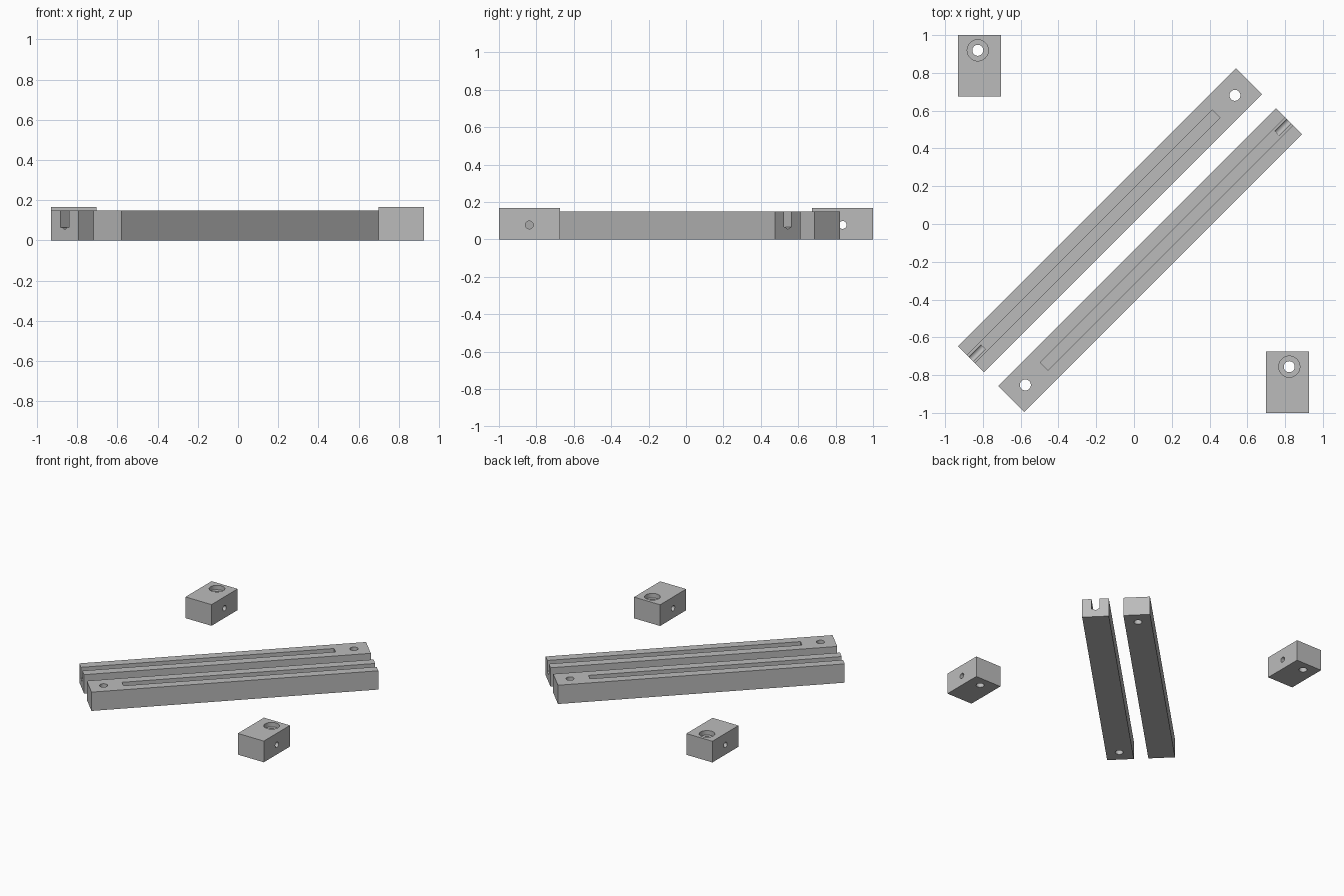
import bpy
from math import pi, radians
from mathutils import Matrix, Vector

default = bpy.data.objects.get("Cube")
if default:
    bpy.data.objects.remove(default, do_unlink=True)

# Single plain grey
grey = bpy.data.materials.new("plain grey")
grey.use_nodes = True
grey.diffuse_color = (0.5, 0.5, 0.5, 1)
grey.node_tree.nodes["Principled BSDF"].inputs["Base Color"].default_value = (0.5, 0.5, 0.5, 1)

BAR_LENGTH, BAR_WIDTH, BAR_HEIGHT = 2.08, 0.194, 0.148
BLOCK_WIDTH, BLOCK_LENGTH, BLOCK_HEIGHT = 0.227, 0.325, 0.167
SLOT_WIDTH, SLOT_FLOOR = 0.058, 0.065
HOLE_Z, SIDE_RADIUS, BORE_RADIUS = 0.077, 0.021, 0.029


def box(name, low, high):
    low, high = Vector(low), Vector(high)
    bpy.ops.mesh.primitive_cube_add(size=1)
    obj = bpy.context.object
    obj.name = name
    size = high - low
    obj.data.transform(Matrix.Translation((low + high) / 2) @ Matrix.Diagonal((*size, 1)))
    return obj


def rod(centre, radius, length, along_x=False):
    bpy.ops.mesh.primitive_cylinder_add(vertices=48, radius=radius, depth=length)
    obj = bpy.context.object
    turn = Matrix.Rotation(pi / 2, 4, "Y") if along_x else Matrix()
    obj.data.transform(Matrix.Translation(centre) @ turn)
    return obj


def cut(obj, cutters):
    for cutter in cutters:
        cutter.hide_render = True
        mod = obj.modifiers.new("cut", "BOOLEAN")
        mod.operation, mod.solver, mod.object = "DIFFERENCE", "EXACT", cutter
        bpy.context.view_layer.objects.active = obj
        bpy.ops.object.modifier_apply(modifier=mod.name)
        bpy.data.objects.remove(cutter, do_unlink=True)


def finish(obj, location, angle=0):
    obj.data.materials.clear()
    obj.data.materials.append(grey)
    obj.location = location
    obj.rotation_euler.z = angle
    bpy.ops.object.select_all(action="DESELECT")
    obj.select_set(True)
    bpy.context.view_layer.objects.active = obj
    bpy.ops.object.shade_smooth_by_angle(angle=radians(30))


def slotted_bar(name, location, angle):
    # The slot opens at the -x end; the bolt hole sits near the +x end
    end, half = BAR_LENGTH / 2, BAR_WIDTH / 2
    bar = box(name, (-end, -half, 0), (end, half, BAR_HEIGHT))
    cut(bar, [
        box("slot", (-end - 0.1, -SLOT_WIDTH / 2, SLOT_FLOOR), (end - 0.244, SLOT_WIDTH / 2, 0.3)),
        rod((-end, 0, HOLE_Z), SIDE_RADIUS, 0.18, along_x=True),
        rod((end - 0.105, 0, 0.1), BORE_RADIUS, 0.5),
    ])
    finish(bar, location, angle)


def clamp_block(name, location, bore_x):
    x, y = BLOCK_WIDTH / 2, BLOCK_LENGTH / 2
    block = box(name, (-x, -y, 0), (x, y, BLOCK_HEIGHT))
    bore_y = 0.082
    cut(block, [
        rod((bore_x, bore_y, 0.1), BORE_RADIUS, 0.5),
        rod((bore_x, bore_y, BLOCK_HEIGHT), 0.056, 0.07),   # counterbore
        rod((0, 0, HOLE_Z), SIDE_RADIUS, 0.5, along_x=True),
    ])
    finish(block, location)


# Two diagonal bars facing opposite ways
slotted_bar("back_slotted_bar", (-0.127, 0.02, 0), pi / 4)
slotted_bar("front_slotted_bar", (0.086, -0.191, 0), pi / 4 + pi)

# Two corner blocks
clamp_block("back_block", (-0.817, 0.8375, 0), -0.01)
clamp_block("front_block", (0.812, -0.8375, 0), 0.01)
